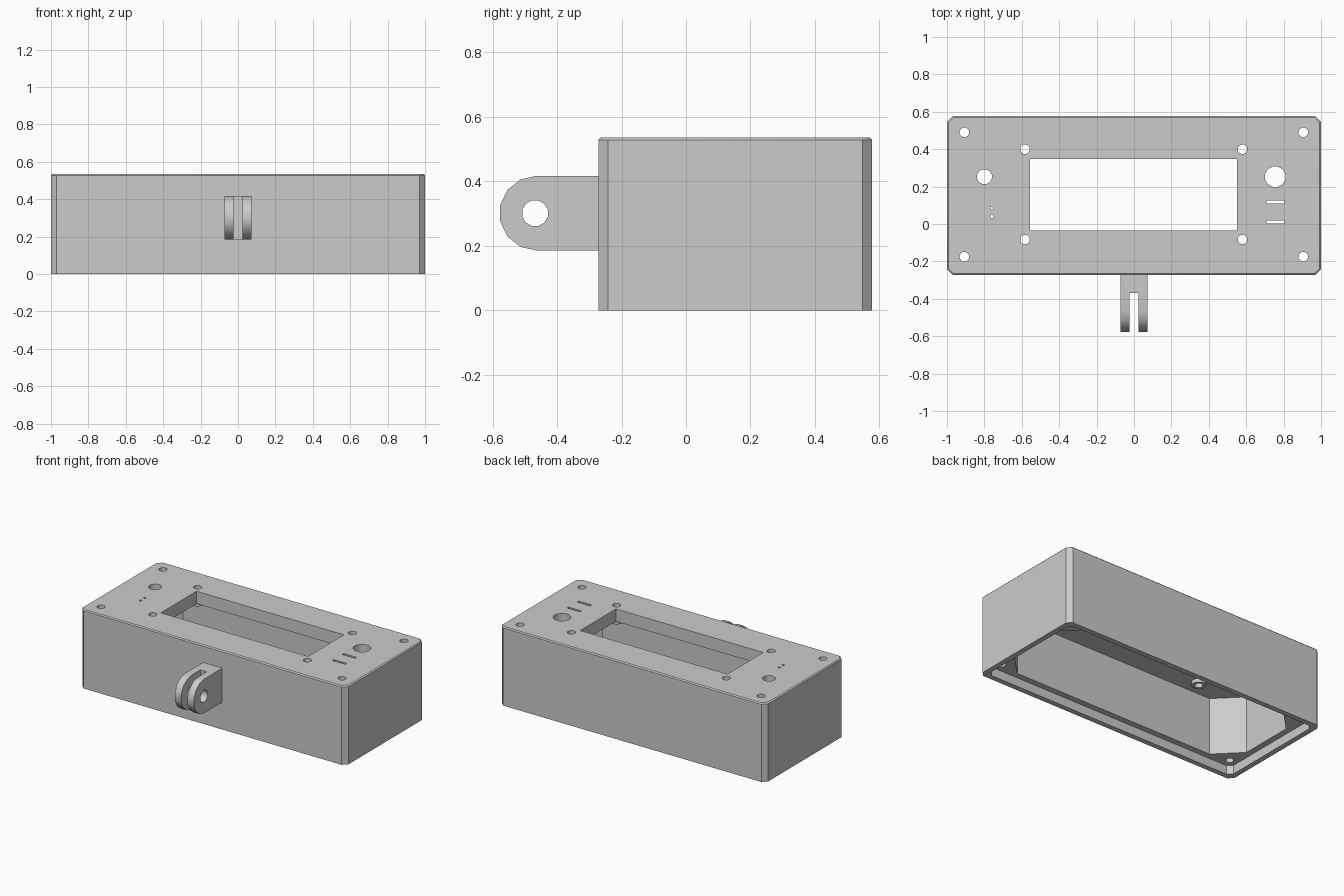
import bpy, bmesh, math

old = bpy.data.objects.get("Cube")
if old:
    bpy.data.objects.remove(old, do_unlink=True)

grey = bpy.data.materials.new("plain grey")
grey.use_nodes = True
colour = (0.6, 0.6, 0.6, 1)
grey.diffuse_color = colour
grey.node_tree.nodes["Principled BSDF"].inputs["Base Color"].default_value = colour

HX, Y0, Y1, TOP = 1.0, -0.272, 0.577, 0.535
CEILING, LEDGE = 0.45, 0.06


def loft(bm, rings):
    """Skin a closed solid through matching rings of points."""
    rows = [[bm.verts.new(p) for p in ring] for ring in rings]
    n = len(rows[0])
    for a, b in zip(rows, rows[1:]):
        for i in range(n):
            j = (i + 1) % n
            bm.faces.new((a[i], a[j], b[j], b[i]))
    bm.faces.new(rows[0][::-1])
    bm.faces.new(rows[-1])


def outline(inset, cut, z):
    """Rectangle with cut corners, inset from the case edge."""
    x, a, b = HX - inset, Y0 + inset, Y1 - inset
    return [(-x + cut, a, z), (x - cut, a, z), (x, a + cut, z), (x, b - cut, z),
            (x - cut, b, z), (-x + cut, b, z), (-x, b - cut, z), (-x, a + cut, z)]


def circle(x, y, r, z, n=12):
    return [(x + r * math.cos((i + 0.5) * math.tau / n),
             y + r * math.sin((i + 0.5) * math.tau / n), z) for i in range(n)]


def rect(x0, x1, y0, y1, z):
    return [(x0, y0, z), (x1, y0, z), (x1, y1, z), (x0, y1, z)]


def make(name, *solids):
    bm = bmesh.new()
    for rings in solids:
        loft(bm, rings)
    bmesh.ops.recalc_face_normals(bm, faces=bm.faces)
    mesh = bpy.data.meshes.new(name)
    bm.to_mesh(mesh)
    bm.free()
    mesh.materials.append(grey)
    obj = bpy.data.objects.new(name, mesh)
    bpy.context.collection.objects.link(obj)
    return obj


def combine(target, tool, operation="DIFFERENCE"):
    """Apply a boolean and discard the tool."""
    mod = target.modifiers.new("cut", "BOOLEAN")
    mod.operation, mod.object, mod.solver = operation, tool, "EXACT"
    bpy.context.view_layer.objects.active = target
    bpy.ops.object.modifier_apply(modifier=mod.name)
    bpy.data.objects.remove(tool, do_unlink=True)


def smooth(obj):
    bpy.ops.object.select_all(action="DESELECT")
    obj.select_set(True)
    bpy.context.view_layer.objects.active = obj
    bpy.ops.object.shade_smooth_by_angle(angle=math.radians(32))


# Case shell, open underneath, with a ledge for a base plate
case = make("case", [outline(0, 0.03, 0), outline(0, 0.03, TOP - 0.007),
                     outline(0.007, 0.028, TOP)])
combine(case, make("cavity", [outline(0.077, 0.16, -0.1), outline(0.077, 0.16, CEILING)]))
combine(case, make("base_recess", [outline(0.036, 0.03, -0.1), outline(0.036, 0.03, LEDGE)]))

# Standoffs under the window corners
mounts = [(x, y) for x in (-0.583, 0.58) for y in (-0.083, 0.4)]
combine(case, make("standoffs", *[[circle(x, y, 0.045, CEILING - 0.025),
                                   circle(x, y, 0.045, CEILING + 0.02)] for x, y in mounts]),
        "UNION")

# Screw holes, control holes, indicator holes
screws = [(x, y) for x in (-0.907, 0.905) for y in (-0.175, 0.49)]
holes = [(x, y, 0.026) for x, y in mounts + screws]
holes += [(-0.8, 0.253, 0.041), (0.755, 0.253, 0.056)]
holes += [(-0.76, y, 0.008) for y in (0.04, 0.085)]
cuts = [[circle(x, y, r, -0.1), circle(x, y, r, 0.7)] for x, y, r in holes]

# Display window and two narrow slots
boxes = [(-0.555, 0.552, -0.036, 0.348)]
boxes += [(0.708, 0.805, y - 0.008, y + 0.008) for y in (0.01, 0.117)]
cuts += [[rect(*b, 0.2), rect(*b, 0.7)] for b in boxes]
combine(case, make("openings", *cuts))
smooth(case)

# Hinge bracket: rounded profile swept across x, then forked and drilled
CY, CZ, R = -0.463, 0.301, 0.116
arc = [math.pi / 2 + i * math.pi / 7 for i in range(8)]
profile = [(CY + R * math.cos(a), CZ + R * math.sin(a)) for a in arc]
profile += [(Y0 + 0.01, CZ - R), (Y0 + 0.01, CZ + R)]
bracket = make("hinge_bracket", [[(x, y, z) for y, z in profile] for x in (-0.072, 0.072)])
combine(bracket, make("fork_gap", [rect(-0.024, 0.024, -0.7, -0.37, z) for z in (0, 0.6)]))
combine(bracket, make("pin_hole", [[(x, y, z) for y, z, _ in circle(CY - 0.005, CZ, 0.041, 0)]
                                   for x in (-0.2, 0.2)]))
smooth(bracket)
